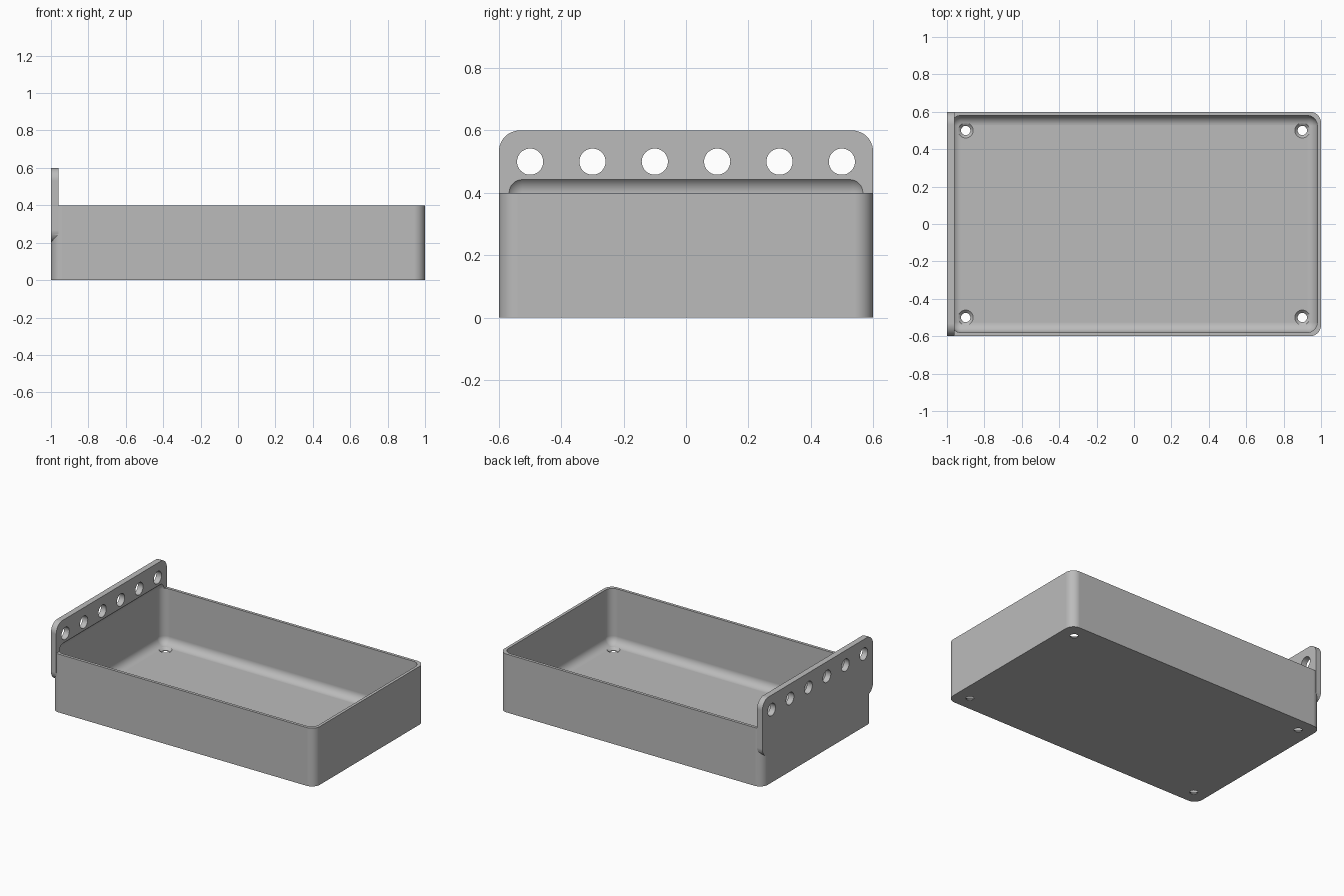
import bpy, bmesh, math
from mathutils import Matrix, Vector

cube = bpy.data.objects.get("Cube")
if cube:
    bpy.data.objects.remove(cube, do_unlink=True)

grey = bpy.data.materials.new("plain grey")
grey.use_nodes = True
COLOUR = (0.5, 0.5, 0.5, 1)
grey.diffuse_color = COLOUR
grey.node_tree.nodes["Principled BSDF"].inputs["Base Color"].default_value = COLOUR


def finish(bm, name):
    bmesh.ops.recalc_face_normals(bm, faces=bm.faces)
    mesh = bpy.data.meshes.new(name)
    bm.to_mesh(mesh)
    bm.free()
    obj = bpy.data.objects.new(name, mesh)
    bpy.context.collection.objects.link(obj)
    mesh.materials.append(grey)
    return obj


def rounded_box(name, low, high, radius, axis=None):
    """Box with every edge rounded, or only the edges along one axis."""
    low, high = Vector(low), Vector(high)
    bm = bmesh.new()
    bmesh.ops.create_cube(bm, size=1)
    bmesh.ops.scale(bm, vec=high - low, verts=bm.verts)
    bmesh.ops.translate(bm, vec=(low + high) / 2, verts=bm.verts)
    edges = [e for e in bm.edges if axis is None
             or abs((e.verts[0].co - e.verts[1].co)[axis]) > 1e-4]
    bmesh.ops.bevel(bm, geom=edges, offset=radius, segments=12,
                    profile=0.5, affect='EDGES')
    return finish(bm, name)


def add_cone(bm, centre, r_low, r_high, depth, rotation=Matrix()):
    bmesh.ops.create_cone(bm, cap_ends=True, segments=40, radius1=r_low,
                          radius2=r_high, depth=depth,
                          matrix=Matrix.Translation(centre) @ rotation)


def combine(target, other, operation):
    mod = target.modifiers.new(other.name, 'BOOLEAN')
    mod.operation, mod.object, mod.solver = operation, other, 'EXACT'
    bpy.context.view_layer.objects.active = target
    bpy.ops.object.modifier_apply(modifier=mod.name)
    bpy.data.objects.remove(other, do_unlink=True)


# Tray body and upright mounting plate
tray = rounded_box("tray_with_mounting_plate", (-1, -0.6, 0), (1, 0.6, 0.4), 0.06, 2)
plate = rounded_box("mounting_plate", (-1, -0.6, 0.2), (-0.96, 0.6, 0.6), 0.067, 0)
combine(tray, plate, 'UNION')

# Rounded cavity, which also undercuts the plate
cavity = rounded_box("cavity_cutter", (-0.98, -0.58, 0.02), (0.98, 0.58, 0.455), 0.055)
combine(tray, cavity, 'DIFFERENCE')

# Row of holes through the plate
bm = bmesh.new()
for i in range(6):
    add_cone(bm, (-0.98, -0.5 + 0.2 * i, 0.5), 0.042, 0.042, 0.2,
             Matrix.Rotation(math.pi / 2, 4, 'Y'))
combine(tray, finish(bm, "plate_hole_cutter"), 'DIFFERENCE')

# Countersunk screw holes in the floor corners
for name, r_low, r_high, z, depth in (("screw_hole_cutter", 0.025, 0.025, 0.01, 0.1),
                                      ("countersink_cutter", 0.025, 0.045, 0.015, 0.02)):
    bm = bmesh.new()
    for x in (-0.9, 0.9):
        for y in (-0.5, 0.5):
            add_cone(bm, (x, y, z), r_low, r_high, depth)
    combine(tray, finish(bm, name), 'DIFFERENCE')

# Smooth curves, flat large faces
bpy.ops.object.select_all(action='DESELECT')
tray.select_set(True)
bpy.context.view_layer.objects.active = tray
bpy.ops.object.shade_smooth_by_angle(angle=math.radians(30))
weighted = tray.modifiers.new("weighted_normals", 'WEIGHTED_NORMAL')
weighted.weight = 100
weighted.keep_sharp = True
